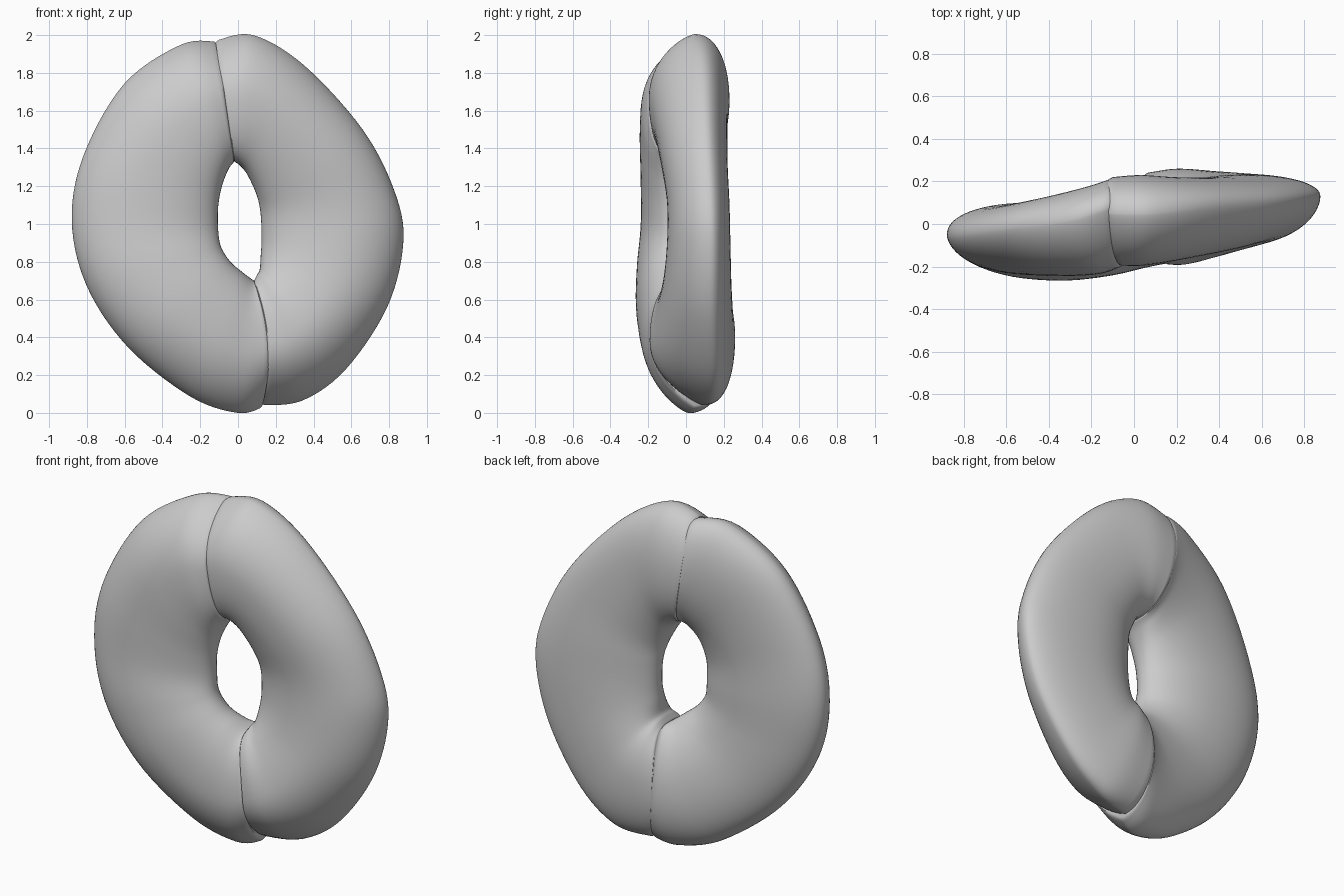
import bpy, bmesh, math
from mathutils import Vector

if "Cube" in bpy.data.objects:
    bpy.data.objects.remove(bpy.data.objects["Cube"])

RING = 64      # points around each cross-section
STEPS = 7      # subdivisions between stations

# Stations: outer x,z | inner x,z | front y, back y, y of the outer rim
LEFT = [
    (-.11, 1.965, -.02, 1.33, -.20, .215, .08),
    (-.30, 1.95, -.05, 1.29, -.235, .18, .02),
    (-.60, 1.745, -.085, 1.20, -.245, .13, -.02),
    (-.815, 1.37, -.105, 1.09, -.24, .10, -.05),
    (-.88, 1.02, -.105, .97, -.24, .10, -.05),
    (-.80, .67, -.09, .88, -.26, .10, -.06),
    (-.58, .345, -.04, .80, -.265, .12, -.05),
    (-.25, .085, .03, .74, -.24, .17, -.01),
    (.00, .00, .07, .71, -.205, .215, .01),
    (.13, .03, .085, .70, -.185, .24, .05),
]
RIGHT = [
    (-.12, 1.97, -.02, 1.33, -.195, .22, .05),
    (.08, 2.00, .01, 1.31, -.195, .23, .05),
    (.35, 1.84, .05, 1.26, -.17, .22, .08),
    (.66, 1.50, .10, 1.15, -.13, .22, .10),
    (.83, 1.17, .12, 1.05, -.10, .23, .12),
    (.875, .90, .125, .92, -.10, .235, .13),
    (.79, .56, .12, .83, -.12, .24, .13),
    (.57, .23, .115, .76, -.16, .25, .14),
    (.34, .065, .10, .73, -.19, .26, .13),
    (.12, .04, .085, .70, -.19, .24, .08),
]


def spline(rows):
    """Catmull-Rom interpolation through the stations."""
    out = []
    n = len(rows)
    for i in range(n - 1):
        a, b, c, d = (rows[max(0, min(n - 1, i + k))] for k in (-1, 0, 1, 2))
        for s in range(STEPS):
            t = s / STEPS
            out.append([.5 * (2 * q + (r - p) * t + (2 * p - 5 * q + 4 * r - w) * t**2
                              + (3 * q - p - 3 * r + w) * t**3)
                        for p, q, r, w in zip(a, b, c, d)])
    return out + [list(rows[-1])]


def section(st, u, low):
    """Plump flattened oval; towards the ends the front slopes off to the rim."""
    ox, oz, ix, iz, yf, yb, yo = st
    end, slope = u**4, u**2
    outer, inner = Vector((ox, 0, oz)), Vector((ix, 0, iz))
    pts = []
    for k in range(RING):
        t = 2 * math.pi * k / RING
        c, s = math.cos(t), math.sin(t)
        front, rim = s > 0, c > 0
        a = math.copysign(abs(c)**.95, c)
        if rim:
            power = 1.1 + (.75 if low else .45) * slope if front else .92
        else:
            power = 1.0 - (.4 if front else .3) * slope
        w = abs(s)**power
        base = yo if rim else (yf + yb) / 2
        p = inner.lerp(outer, (a + 1) / 2)
        p.y = base * (1 - w) + (yf if front else yb) * w
        # the seams run askew from front to back
        bow = (.055 if low else 0) if front else (-.05 if low else -.04)
        p.x += bow * end * (1 - a * a)
        pts.append(p)
    return pts


def dough_half(name, rows):
    stations = spline(rows)
    n = len(stations)
    rings = [section(st, abs(2 * i / (n - 1) - 1), i > n // 2)
             for i, st in enumerate(stations)]
    # pull in the very ends so the two halves meet in a groove
    for idx in (0, -1):
        mid = sum(rings[idx], Vector()) / RING
        rings[idx] = [p.lerp(mid, .03) for p in rings[idx]]
    bm = bmesh.new()
    loops = [[bm.verts.new(p) for p in r] for r in rings]
    for a, b in zip(loops, loops[1:]):
        for k in range(RING):
            j = (k + 1) % RING
            bm.faces.new((a[k], a[j], b[j], b[k]))
    bm.faces.new(loops[0])
    bm.faces.new(loops[-1][::-1])
    bmesh.ops.recalc_face_normals(bm, faces=bm.faces)
    me = bpy.data.meshes.new(name)
    bm.to_mesh(me)
    bm.free()
    ob = bpy.data.objects.new(name, me)
    bpy.context.collection.objects.link(ob)
    bpy.ops.object.select_all(action='DESELECT')
    ob.select_set(True)
    bpy.context.view_layer.objects.active = ob
    bpy.ops.object.shade_smooth_by_angle(angle=math.radians(50))
    return ob


# Two curved halves pressed together into a ring
dough_half("left_half", LEFT)
dough_half("right_half", RIGHT)
